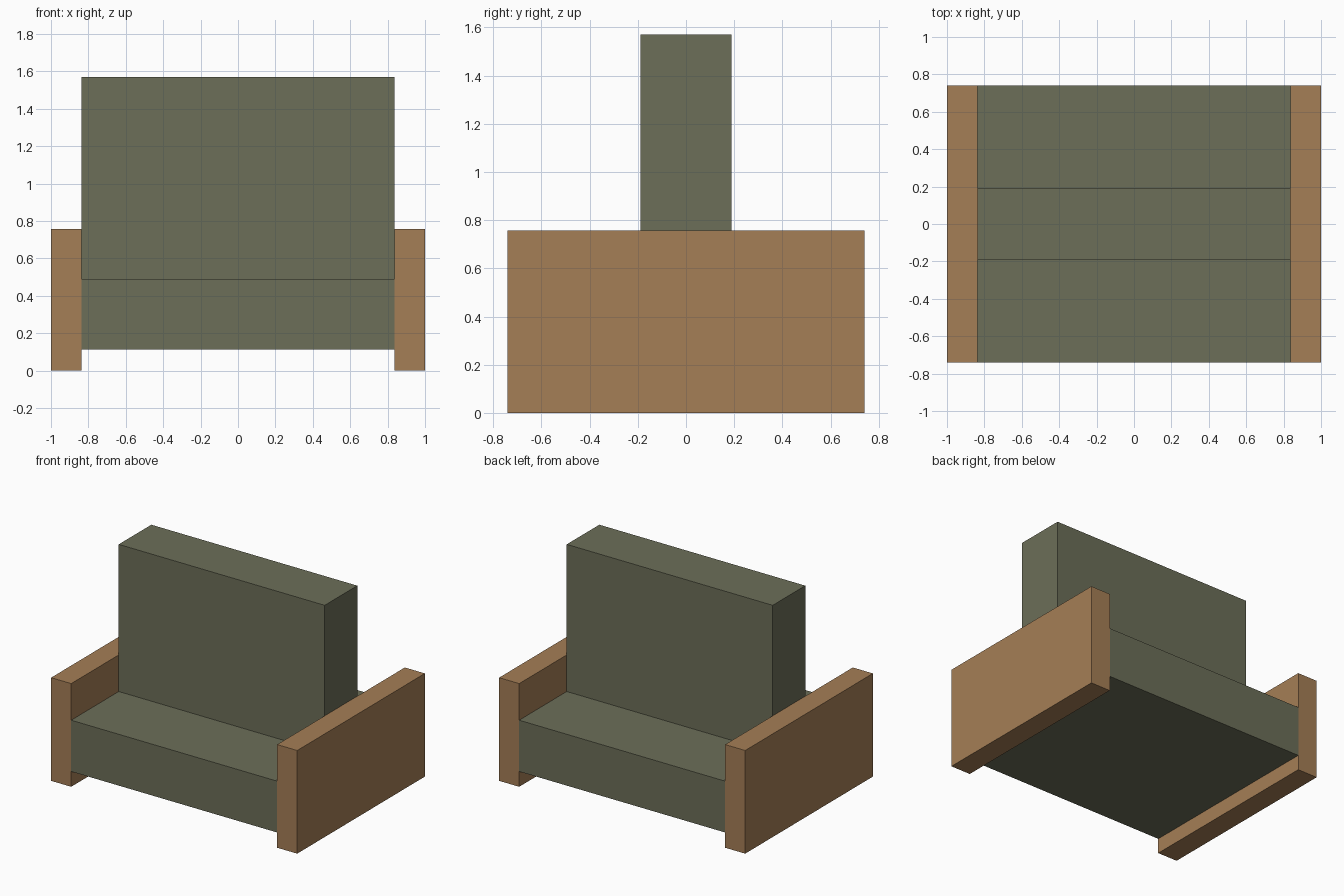
import bpy

if "Cube" in bpy.data.objects:
    bpy.data.objects.remove(bpy.data.objects["Cube"])


def material(name, color):
    mat = bpy.data.materials.new(name)
    mat.diffuse_color = (*color, 1)
    mat.use_nodes = True
    mat.node_tree.nodes["Principled BSDF"].inputs["Base Color"].default_value = mat.diffuse_color
    return mat


def box(name, x, y, z, mat):
    """Box spanning the given (min, max) ranges."""
    spans = (x, y, z)
    bpy.ops.mesh.primitive_cube_add(size=1, location=[(a + b) / 2 for a, b in spans])
    obj = bpy.context.object
    obj.name = name
    obj.scale = [b - a for a, b in spans]
    bpy.ops.object.transform_apply(location=False, rotation=False, scale=True)
    obj.data.materials.append(mat)
    return obj


wood = material("wood", (0.376, 0.209, 0.093))
fabric = material("fabric", (0.150, 0.156, 0.098))

INNER = 0.837   # half width between the arms
DEPTH = 0.741   # half depth of the chair

# Upholstered seat, raised off the floor between the arms
box("seat", (-INNER, INNER), (-DEPTH, DEPTH), (0.112, 0.489), fabric)

# Backrest standing on the middle of the seat
box("backrest", (-INNER, INNER), (-0.189, 0.189), (0.489, 1.57), fabric)

# Wooden side panels that serve as arms and feet
box("left_arm", (-1, -INNER), (-DEPTH, DEPTH), (0, 0.758), wood)
box("right_arm", (INNER, 1), (-DEPTH, DEPTH), (0, 0.758), wood)
